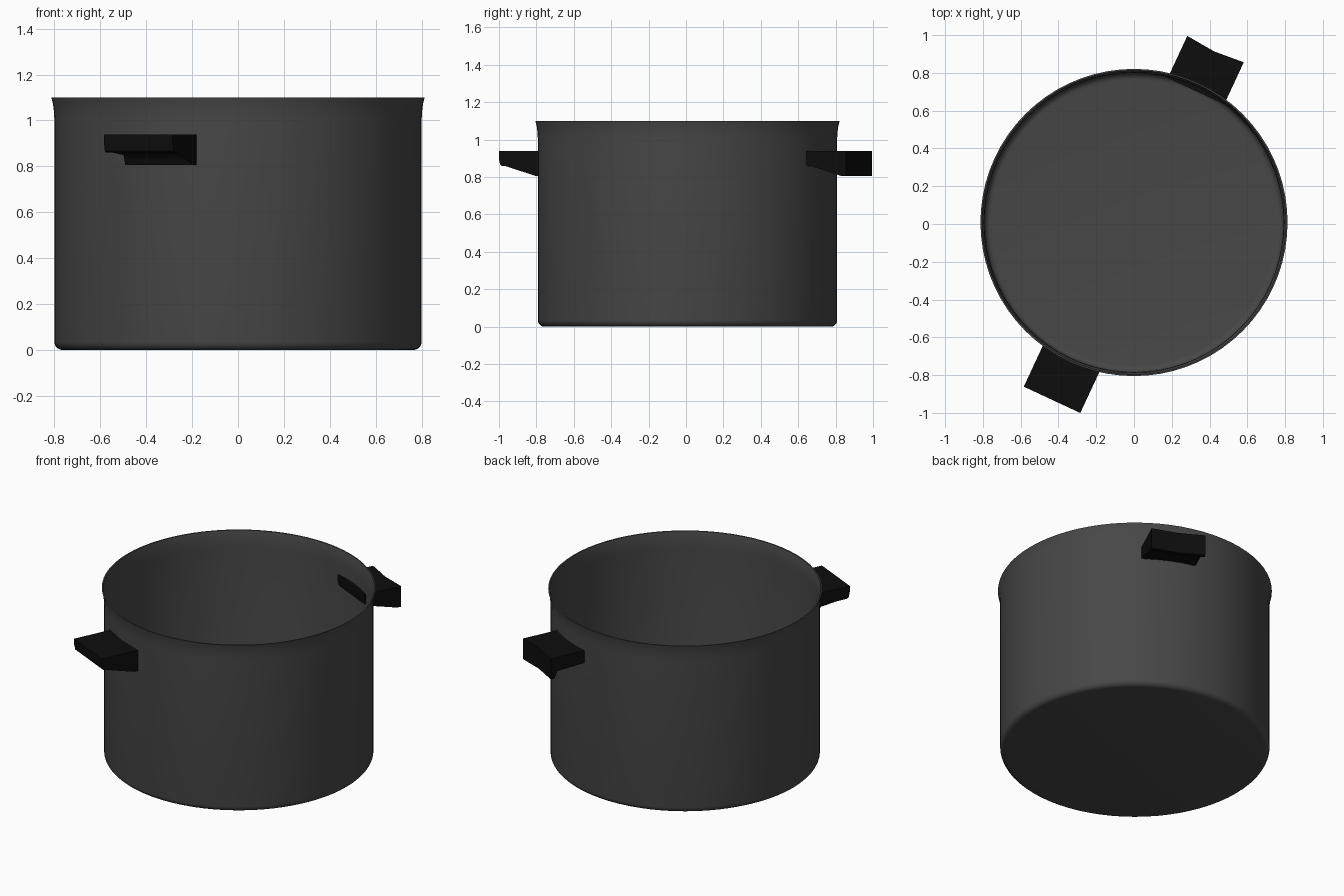
import bpy, bmesh, math
from mathutils import Vector

if "Cube" in bpy.data.objects:
    bpy.data.objects.remove(bpy.data.objects["Cube"])


def material(name, v):
    m = bpy.data.materials.new(name)
    m.diffuse_color = (v, v, v, 1)
    m.use_nodes = True
    m.node_tree.nodes["Principled BSDF"].inputs["Base Color"].default_value = m.diffuse_color
    return m


GREY = material("dark grey metal", 0.063)
BLACK = material("black handle", 0.004)


def finish(bm, name, mat, angle):
    bmesh.ops.recalc_face_normals(bm, faces=bm.faces)
    me = bpy.data.meshes.new(name)
    bm.to_mesh(me)
    bm.free()
    me.materials.append(mat)
    ob = bpy.data.objects.new(name, me)
    bpy.context.collection.objects.link(ob)
    bpy.ops.object.select_all(action='DESELECT')
    ob.select_set(True)
    bpy.context.view_layer.objects.active = ob
    bpy.ops.object.shade_smooth_by_angle(angle=math.radians(angle))
    return ob


# pot body: outer profile with rounded base and flared rim, then a thin inner wall
def wall(r, z0, f, off):
    pts = [(0, z0), (r - f, z0)]
    for i in range(1, 6):
        a = math.pi / 2 * i / 5
        pts.append((r - f + f * math.sin(a), z0 + f - f * math.cos(a)))
    return pts + [(r, 1.0), (0.802 - off, 1.04), (0.806 - off, 1.07), (0.813 - off, 1.1)]


profile = wall(0.80, 0.0, 0.035, 0) + wall(0.792, 0.01, 0.035, 0.008)[::-1]
SEG = 72
bm = bmesh.new()
rings = []
for r, z in profile:
    if r == 0:
        rings.append([bm.verts.new((0, 0, z))] * SEG)
    else:
        rings.append([bm.verts.new((r * math.cos(2 * math.pi * i / SEG),
                                    r * math.sin(2 * math.pi * i / SEG), z)) for i in range(SEG)])
for a, b in zip(rings, rings[1:]):
    for i in range(SEG):
        j = (i + 1) % SEG
        quad = list(dict.fromkeys([a[i], a[j], b[j], b[i]]))
        bm.faces.new(quad)
pot = finish(bm, "pot_body", GREY, 35)
pot.location.y = 0.008

# handles: side profile (distance from the hollowed end, height), same way round on both sides
N = Vector((0.4226, 0.9063, 0))
T = Vector((0.9063, -0.4226, 0))
SIDE = [(0, 0.94), (0, 0.805), (0.025, 0.805), (0.032, 0.83), (0.045, 0.849), (0.07, 0.86),
        (0.228, 0.86), (0.238, 0.868), (0.245, 0.90), (0.245, 0.94)]


def handle(name, start):
    bm = bmesh.new()
    rows = []
    for t, dip in ((-0.165, 0), (0, 0.014), (0.165, 0)):
        row = []
        for d, z in SIDE:
            dd = d + (dip if d < 0.05 else 0)
            row.append(bm.verts.new(N * (start - dd) + T * t + Vector((0, 0, z))))
        rows.append(row)
    n = len(SIDE)
    for a, b in zip(rows, rows[1:]):
        for i in range(n):
            j = (i + 1) % n
            bm.faces.new((a[i], a[j], b[j], b[i]))
    bm.faces.new(rows[0])
    bm.faces.new(rows[-1][::-1])
    bmesh.ops.triangulate(bm, faces=[f for f in bm.faces if len(f.verts) > 4])
    finish(bm, name, BLACK, 30)


handle("front_handle", -0.782)
handle("back_handle", 1.0215)
